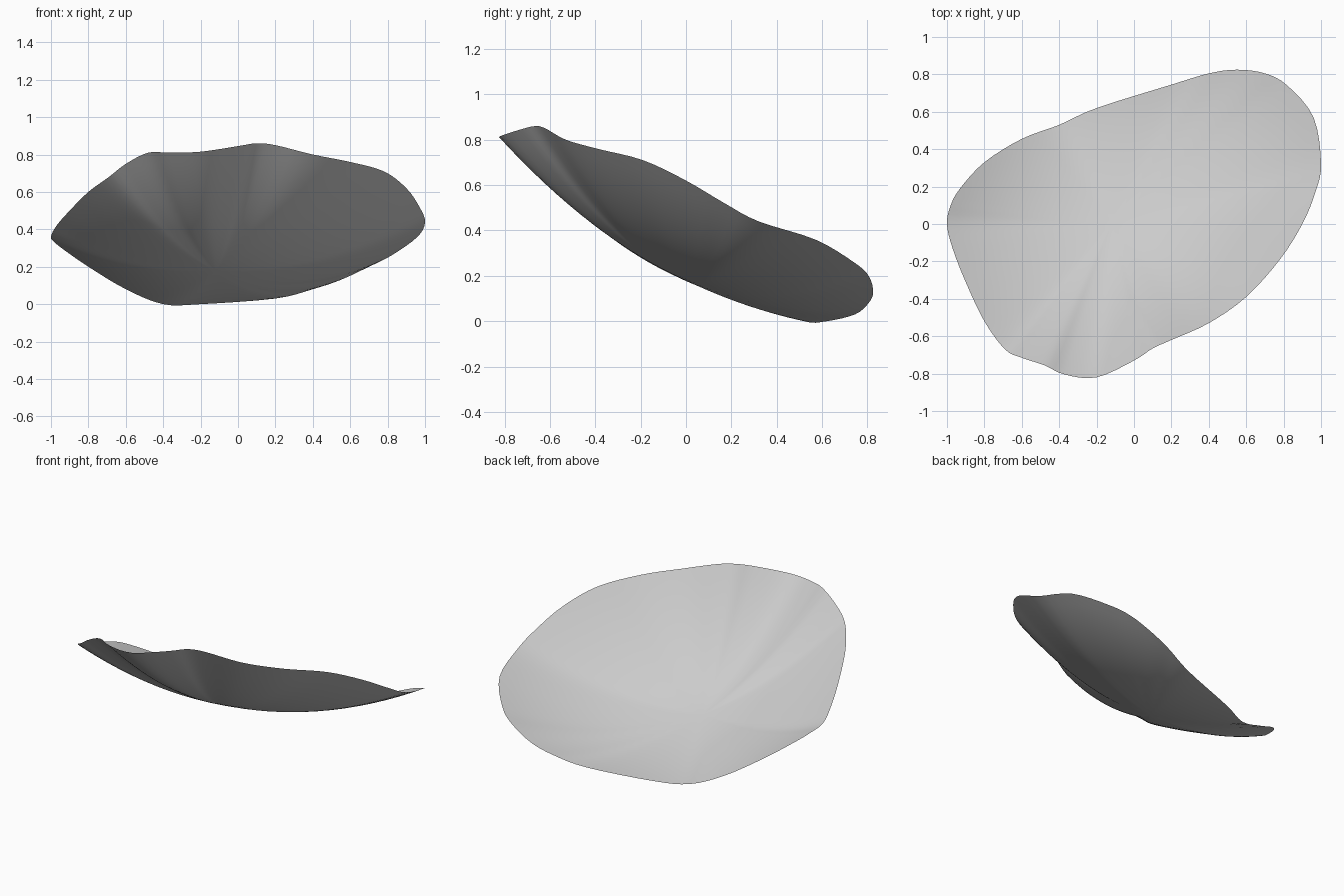
import bpy
import bmesh
from mathutils import Vector

SEGMENTS_PER_SPAN = 4
RINGS = 16

# Remove the default cube
default_cube = bpy.data.objects.get("Cube")
if default_cube:
    bpy.data.objects.remove(default_cube, do_unlink=True)

# Rim of the dish, counter-clockwise from its right tip
rim_points = [
    (-1, 0, .36), (-.97, -.13, .42), (-.9, -.31, .5), (-.8, -.52, .6),
    (-.69, -.67, .68), (-.6, -.715, .75), (-.48, -.755, .81), (-.37, -.805, .81),
    (-.2, -.82, .815), (0, -.73, .845), (.1, -.665, .86), (.2, -.62, .85),
    (.4, -.53, .8), (.6, -.39, .76), (.78, -.19, .71), (.9, 0, .62),
    (.97, .17, .52), (1, .32, .44), (.96, .57, .36), (.82, .74, .26),
    (.7, .805, .2), (.55, .825, .13), (.4, .805, .08), (.2, .745, .03),
    (-.2, .62, 0), (-.4, .53, 0), (-.6, .455, .08), (-.8, .33, .2),
    (-.93, .19, .29), (-.98, .1, .33),
]


def smooth_loop(points, steps):
    """Closed Catmull-Rom curve through the given points."""
    points = [Vector(p) for p in points]
    count = len(points)
    curve = []
    for i in range(count):
        before, start, end, after = (points[(i + k) % count] for k in (-1, 0, 1, 2))
        for step in range(steps):
            t = step / steps
            linear = (end - before) * t
            square = (2 * before - 5 * start + 4 * end - after) * t ** 2
            cube = (3 * start - before - 3 * end + after) * t ** 3
            curve.append(start + (linear + square + cube) / 2)
    return curve


def dish_point(center, rim, s):
    """Point on the sagging surface, s running from the center to the rim."""
    offset = rim - center
    tilt = tilt_x * offset.x + tilt_y * offset.y
    height = center.z + tilt * s + (offset.z - tilt) * s ** 2
    return Vector((center.x + offset.x * s, center.y + offset.y * s, height))


# Tilted, shallow dish made of rings around its lowest curve
center = Vector((-.12, 0, .18))
tilt_x, tilt_y = .06, -.45
rim = smooth_loop(rim_points, SEGMENTS_PER_SPAN)
bm = bmesh.new()
middle = bm.verts.new(center)
rings = []
for ring in range(RINGS):
    s = (ring + 1) / RINGS
    rings.append([bm.verts.new(dish_point(center, point, s)) for point in rim])

count = len(rim)
for i in range(count):
    j = (i + 1) % count
    bm.faces.new((middle, rings[0][i], rings[0][j]))
    for inner, outer in zip(rings, rings[1:]):
        bm.faces.new((inner[i], outer[i], outer[j], inner[j]))
for face in bm.faces:
    face.smooth = True

mesh = bpy.data.meshes.new("curved_dish")
bm.to_mesh(mesh)
bm.free()
dish = bpy.data.objects.new("curved_dish", mesh)
bpy.context.collection.objects.link(dish)

# Plain light grey
grey = bpy.data.materials.new("light_grey")
grey.use_nodes = True
color = (.6, .6, .6, 1)
grey.diffuse_color = color
grey.node_tree.nodes["Principled BSDF"].inputs["Base Color"].default_value = color
mesh.materials.append(grey)
